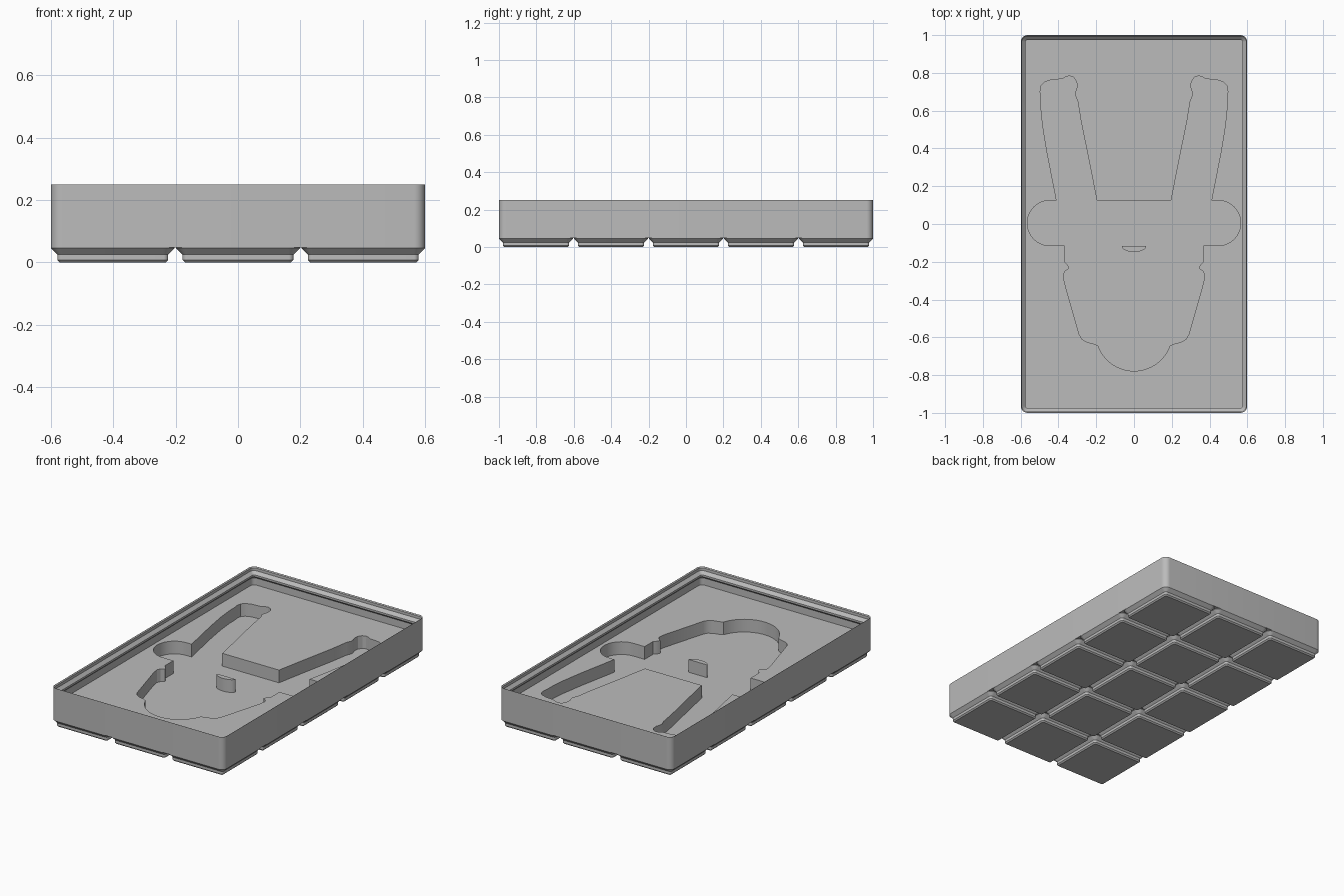
import bpy
import bmesh
from math import sin, cos, pi, radians

cube = bpy.data.objects.get("Cube")
if cube:
    bpy.data.objects.remove(cube, do_unlink=True)

MM = 2 / 209.5            # one millimetre in model units
PITCH = 42 * MM
HALF_X, HALF_Y = 62.75 * MM, 1.0
TOP, FLOOR, POCKET = 0.25, 0.14, 0.06

grey = bpy.data.materials.new("plain grey")
grey.use_nodes = True
grey.diffuse_color = (0.5, 0.5, 0.5, 1)
grey.node_tree.nodes["Principled BSDF"].inputs["Base Color"].default_value = (0.5, 0.5, 0.5, 1)


def arc(cx, cy, r, start, end, steps):
    """Points along a circular arc, angles in degrees."""
    angles = [radians(start + (end - start) * i / steps) for i in range(steps + 1)]
    return [(cx + r * cos(a), cy + r * sin(a)) for a in angles]


def rounded_rect(hx, hy, r, cx=0, cy=0):
    """Counter-clockwise rounded rectangle outline."""
    pts = []
    for sx, sy, a in ((1, 1, 0), (-1, 1, 90), (-1, -1, 180), (1, -1, 270)):
        pts += arc(cx + sx * (hx - r), cy + sy * (hy - r), r, a, a + 90, 8)
    return pts


def loft(name, sections):
    """Closed solid through a list of (outline, height) sections."""
    bm = bmesh.new()
    rings = [[bm.verts.new((x, y, z)) for x, y in outline] for outline, z in sections]
    for low, high in zip(rings, rings[1:]):
        n = len(low)
        for i in range(n):
            j = (i + 1) % n
            bm.faces.new((low[i], low[j], high[j], high[i]))
    bm.faces.new(rings[0][::-1])
    bm.faces.new(rings[-1])
    bmesh.ops.recalc_face_normals(bm, faces=bm.faces)
    mesh = bpy.data.meshes.new(name)
    bm.to_mesh(mesh)
    bm.free()
    mesh.materials.append(grey)
    obj = bpy.data.objects.new(name, mesh)
    bpy.context.collection.objects.link(obj)
    return obj


def smooth(obj):
    bpy.ops.object.select_all(action='DESELECT')
    obj.select_set(True)
    bpy.context.view_layer.objects.active = obj
    bpy.ops.object.shade_smooth_by_angle(angle=radians(30))


def tray_section(inset, z):
    inset *= MM
    radius = max(3.75 * MM - inset, 0.8 * MM)
    return rounded_rect(HALF_X - inset, HALF_Y - inset, radius), z


# Tray body: outer wall, stepped stacking lip, then the sunken floor
tray = loft("tray_body", [
    tray_section(0, 5 * MM),
    tray_section(0, TOP),
    tray_section(0.1, TOP),
    tray_section(0.7, TOP - 0.6 * MM),
    tray_section(0.7, TOP - 2.4 * MM),
    tray_section(2.6, TOP - 4.3 * MM),
    tray_section(2.6, TOP - 5.5 * MM),
    tray_section(1.2, TOP - 6.9 * MM),
    tray_section(1.2, FLOOR),
])

# Pocket outline, right half from the top middle down to the chin
half = [(0.197, 0.125), (0.235, 0.32), (0.28, 0.54), (0.298, 0.65), (0.311, 0.68),
        (0.31, 0.7), (0.301, 0.725), (0.304, 0.755), (0.32, 0.777), (0.34, 0.784),
        (0.36, 0.78), (0.378, 0.768), (0.44, 0.763), (0.475, 0.75), (0.493, 0.73),
        (0.497, 0.7), (0.493, 0.67), (0.493, 0.62), (0.483, 0.52), (0.46, 0.38),
        (0.41, 0.125)]
half += arc(0.445, 0.005, 0.12, 90, -90, 20)              # side lobe
half += [(0.368, -0.115), (0.368, -0.2), (0.35, -0.217), (0.343, -0.235),
         (0.365, -0.25), (0.374, -0.27), (0.368, -0.31), (0.29, -0.585),
         (0.275, -0.61), (0.25, -0.625), (0.21, -0.635)]
half += arc(0, -0.576, 0.202, -20, -90, 14)               # chin
outline = half + [(-x, y) for x, y in half[-2::-1]]

cutter = loft("pocket_cutter", [(outline, POCKET), (outline, TOP)])
cutter.hide_render = True
cut = tray.modifiers.new("pocket", 'BOOLEAN')
cut.operation = 'DIFFERENCE'
cut.solver = 'EXACT'
cut.object = cutter
bpy.context.view_layer.objects.active = tray
bpy.ops.object.modifier_apply(modifier=cut.name)
bpy.data.objects.remove(cutter, do_unlink=True)
smooth(tray)

# Small island standing in the pocket, flat at the back and curved in front
nose = [(0.065 * cos(pi * i / 10), -0.117 - 0.032 * sin(pi * i / 10)) for i in range(11)]
smooth(loft("pocket_island", [(nose, POCKET - 0.005), (nose, FLOOR)]))

# Stepped feet in a three by five grid: (height, inset, corner radius)
FOOT = [(0, 2.95, 0.8), (0.8, 2.15, 1.6), (2.6, 2.15, 1.6), (4.75, 0, 3.75), (5.2, 0, 3.75)]
for col in range(3):
    for row in range(5):
        cx, cy = (col - 1) * PITCH, (row - 2) * PITCH
        sections = []
        for z, inset, radius in FOOT:
            h = (20.75 - inset) * MM
            sections.append((rounded_rect(h, h, radius * MM, cx, cy), z * MM))
        smooth(loft(f"foot_{col + 1}_{row + 1}", sections))
